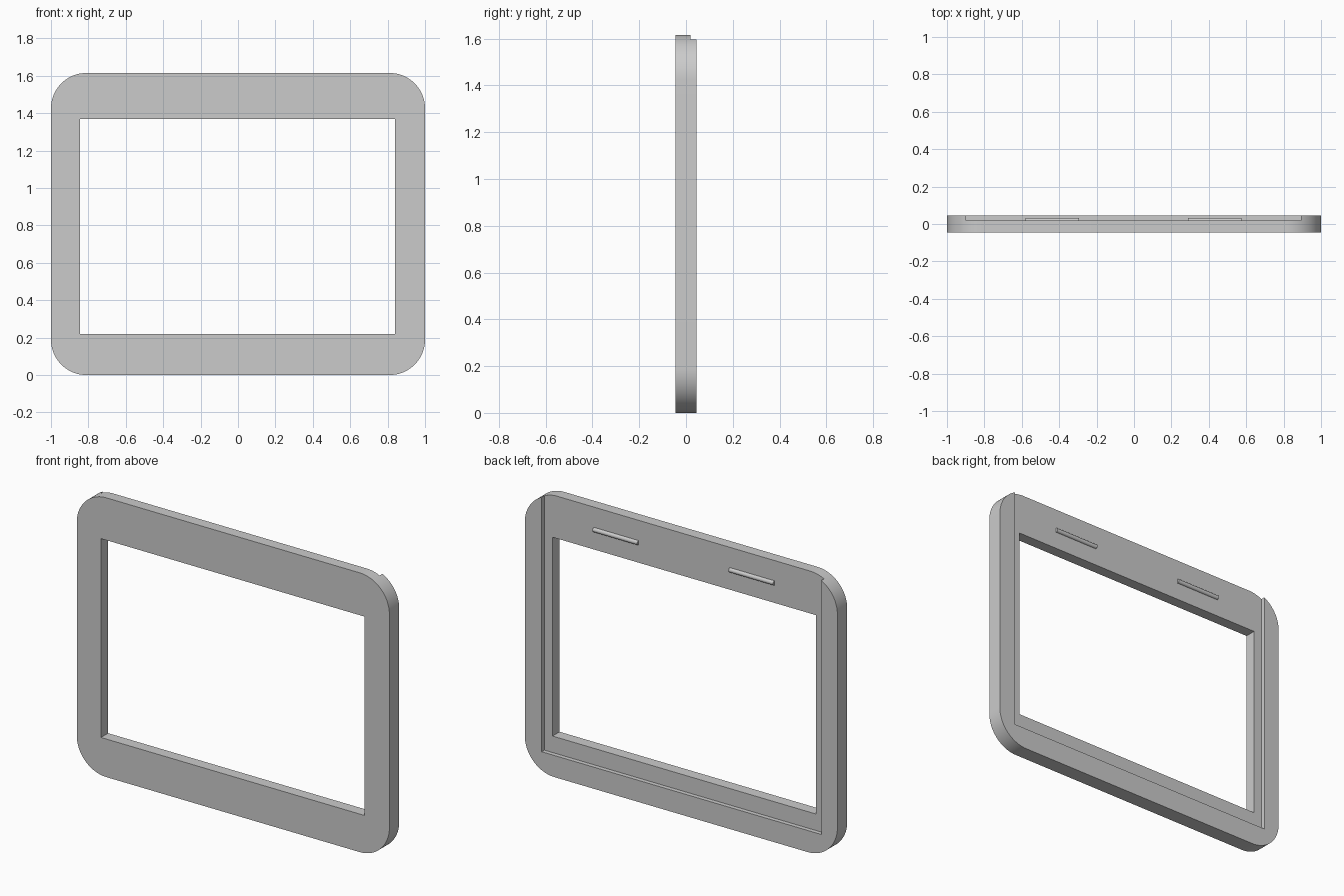
import bpy
import bmesh
import math
from mathutils import Vector

cube = bpy.data.objects.get("Cube")
if cube:
    bpy.data.objects.remove(cube, do_unlink=True)

WIDTH, HEIGHT, DEPTH = 2.0, 1.615, 0.09
RADIUS = 0.19
FLOOR_Y = 0.02          # depth of the rear pocket floor
BACK_Y = DEPTH / 2

grey = bpy.data.materials.new("plain grey")
grey.use_nodes = True
colour = (0.6, 0.6, 0.6, 1)
grey.diffuse_color = colour
grey.node_tree.nodes["Principled BSDF"].inputs["Base Color"].default_value = colour


def prism(name, outline, axis, start, end):
    """Extrude a closed outline along y (outline is x, z) or x (outline is y, z)."""
    bm = bmesh.new()
    if axis == "y":
        points = [Vector((u, start, v)) for u, v in outline]
        offset = Vector((0, end - start, 0))
    else:
        points = [Vector((start, u, v)) for u, v in outline]
        offset = Vector((end - start, 0, 0))
    face = bm.faces.new([bm.verts.new(p) for p in points])
    new = bmesh.ops.extrude_face_region(bm, geom=[face])["geom"]
    bmesh.ops.translate(bm, vec=offset,
                        verts=[g for g in new if isinstance(g, bmesh.types.BMVert)])
    bmesh.ops.recalc_face_normals(bm, faces=bm.faces)
    mesh = bpy.data.meshes.new(name)
    bm.to_mesh(mesh)
    bm.free()
    mesh.materials.append(grey)
    obj = bpy.data.objects.new(name, mesh)
    bpy.context.collection.objects.link(obj)
    return obj


def rectangle(x0, x1, z0, z1):
    return [(x0, z0), (x1, z0), (x1, z1), (x0, z1)]


def arc(cx, cz, radius, start, steps, sweep):
    return [(cx + radius * math.cos(start + sweep * i / steps),
             cz + radius * math.sin(start + sweep * i / steps))
            for i in range(steps + 1)]


def carve(target, cutter):
    """Subtract the cutter for good and delete it."""
    mod = target.modifiers.new("carve", "BOOLEAN")
    mod.operation = "DIFFERENCE"
    mod.solver = "EXACT"
    mod.object = cutter
    graph = bpy.context.evaluated_depsgraph_get()
    mesh = bpy.data.meshes.new_from_object(target.evaluated_get(graph))
    target.modifiers.clear()
    target.data = mesh
    bpy.data.objects.remove(cutter, do_unlink=True)


def smooth(obj):
    bpy.ops.object.select_all(action="DESELECT")
    obj.select_set(True)
    bpy.context.view_layer.objects.active = obj
    bpy.ops.object.shade_smooth_by_angle(angle=math.radians(30))


# Rounded frame body
outline = []
inset_x = WIDTH / 2 - RADIUS
corners = [(inset_x, HEIGHT - RADIUS), (-inset_x, HEIGHT - RADIUS),
           (-inset_x, RADIUS), (inset_x, RADIUS)]
for i, (cx, cz) in enumerate(corners):
    outline += arc(cx, cz, RADIUS, i * math.pi / 2, 20, math.pi / 2)
frame = prism("frame", outline, "y", -BACK_Y, BACK_Y)

# Window opening, and rear pocket open at the top
carve(frame, prism("window_cutter", rectangle(-0.845, 0.84, 0.22, 1.37),
                   "y", -0.2, 0.2))
carve(frame, prism("pocket_cutter", rectangle(-0.897, 0.892, 0.125, 1.8),
                   "y", FLOOR_Y, 0.2))
smooth(frame)

# Two half-round catch ridges on the pocket floor
ridge = arc(FLOOR_Y, 1.485, 0.013, -math.pi / 2, 12, math.pi)
for side, x0 in (("right", -0.58), ("left", 0.29)):
    smooth(prism(side + "_catch_ridge", ridge, "x", x0, x0 + 0.285))
